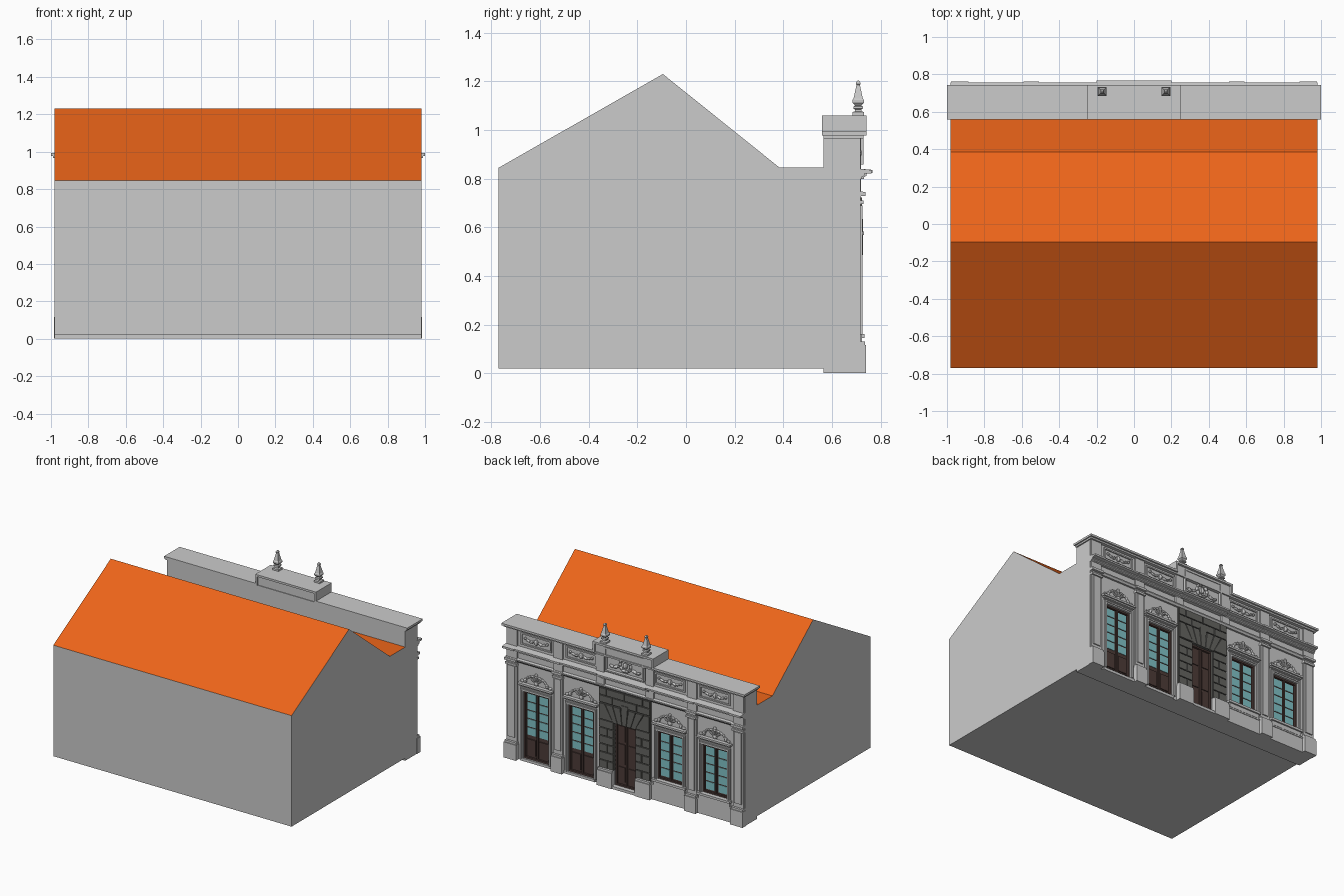
import bpy, bmesh, math
from mathutils import Matrix, Vector

if "Cube" in bpy.data.objects:
    bpy.data.objects.remove(bpy.data.objects["Cube"])


def material(name, rgb):
    m = bpy.data.materials.new(name)
    m.diffuse_color = (*rgb, 1)
    m.use_nodes = True
    m.node_tree.nodes["Principled BSDF"].inputs["Base Color"].default_value = m.diffuse_color
    return m


ROOF = material("roof_orange", (0.85, 0.13, 0.01))
WOOD = material("dark_wood", (0.075, 0.045, 0.04))
GLASS = material("teal_glass", (0.22, 0.55, 0.58))
STONE = material("dark_stone", (0.13, 0.13, 0.12))


def finish(name, bm, mat=None):
    bmesh.ops.recalc_face_normals(bm, faces=bm.faces)
    me = bpy.data.meshes.new(name)
    bm.to_mesh(me)
    bm.free()
    if mat:
        me.materials.append(mat)
    ob = bpy.data.objects.new(name, me)
    bpy.context.collection.objects.link(ob)
    return ob


def boxes(name, items, mat=None):
    """Each item is (x0, x1, y0, y1, z0, z1)."""
    bm = bmesh.new()
    for x0, x1, y0, y1, z0, z1 in items:
        m = Matrix.Translation(((x0 + x1) / 2, (y0 + y1) / 2, (z0 + z1) / 2)) @ Matrix.Diagonal((abs(x1 - x0), y1 - y0, z1 - z0, 1))
        bmesh.ops.create_cube(bm, size=1, matrix=m)
    return finish(name, bm, mat)


def prisms(name, outlines, a, b, axis, mat=None):
    """Extrude outlines along x (points are y, z) or along y (points are x, z)."""
    bm = bmesh.new()
    for pts in outlines:
        at = (lambda p, t: (t, p[0], p[1])) if axis == "x" else (lambda p, t: (p[0], t, p[1]))
        f = bm.faces.new([bm.verts.new(at(p, a)) for p in pts])
        ext = bmesh.ops.extrude_face_region(bm, geom=[f])["geom"]
        move = Vector(at((0, 0), b - a))
        bmesh.ops.translate(bm, vec=move, verts=[v for v in ext if isinstance(v, bmesh.types.BMVert)])
    return finish(name, bm, mat)


def blobs(name, items, y, depth=0.009):
    """Carved relief: each item is (x, z, half width, half height, tilt)."""
    bm = bmesh.new()
    for x, z, rx, rz, tilt in items:
        m = Matrix.Translation((x, y, z)) @ Matrix.Rotation(tilt, 4, "Y") @ Matrix.Diagonal((rx, depth, rz, 1))
        bmesh.ops.create_uvsphere(bm, u_segments=8, v_segments=6, radius=1, matrix=m)
    return finish(name, bm)


def frame(x0, x1, z0, z1, w, y0, y1):
    return [(x0, x0 + w, y0, y1, z0, z1), (x1 - w, x1, y0, y1, z0, z1),
            (x0 + w, x1 - w, y0, y1, z0, z0 + w), (x0 + w, x1 - w, y0, y1, z1 - w, z1)]


# House body with the orange roof on its upward faces
body = prisms("house_body", [[(-.77, .02), (-.77, .845), (-.095, 1.23), (.385, .845), (.57, .845), (.57, .02)]], -.98, .98, "x")
body.data.materials.append(None)
body.data.materials.append(ROOF)
for p in body.data.polygons:
    p.material_index = 1 if p.normal.z > 0.1 else 0

# Facade wall: solid backing plus a front layer with openings
WALL = .705
openings = [(-.735, .105, .16, .52), (-.365, .105, .16, .52), (0, .09, .02, .49), (.365, .105, .02, .52), (.735, .105, .02, .52)]
layer, left = [(-.98, .98, .565, .683, 0, .98)], -.98
for cx, h, z0, z1 in openings:
    layer += [(left, cx - h, .683, WALL, 0, .98), (cx - h, cx + h, .683, WALL, 0, z0), (cx - h, cx + h, .683, WALL, z1, .98)]
    left = cx + h
layer.append((left, .98, .683, WALL, 0, .98))
boxes("facade_wall", layer)

# Parapet cap, stepped up over the centre
cap = [(s * .25, s, .56, .742, .978, .993) for s in (1, -1)]
cap += [(s * .235, s * .25, .56, .742, .978, 1.06) for s in (1, -1)]
cap += [(-.235, .235, .56, .742, 1.045, 1.06), (-.235, .235, .57, .725, .98, 1.045), (-.99, .99, .565, .73, .966, .978)]
boxes("parapet_cap", cap)

# Cornice and architrave running the length of the facade
cornice = [(.7, .798), (.722, .798), (.722, .806), (.733, .812), (.733, .82), (.757, .824), (.757, .836), (.7, .842)]
prisms("main_cornice", [cornice], -.98, .98, "x")
prisms("centre_cornice", [[(y + .01 if y > .71 else y, z) for y, z in cornice]], -.2, .2, "x")
prisms("architrave", [[(.7, .725), (.718, .725), (.728, .738), (.728, .746), (.7, .75)]], -.98, .98, "x")

# Pilasters with pedestals, caps and attic piers
pil = []
for s in (1, -1):
    for c, h in ((.932, .043), (.55, .038)):
        x = s * c
        pil += [(x - h, x + h, .7, .718, .12, .98), (x - h + .013, x + h - .013, .715, .726, .16, .69),
                (x - h - .008, x + h + .008, .7, .741, 0, .115), (x - h - .004, x + h + .004, .7, .735, .115, .13),
                (x - h - .005, x + h + .005, .7, .738, .728, .745), (x - h - .003, x + h + .003, .7, .73, .695, .71),
                (x - h - .004, x + h + .004, .7, .763, .822, .836)]
    pil += [(s * .17, s * .235, .7, .72, .745, 1.045), (s * .095, s * .218, .7, .741, 0, .115),
            (s * .095, s * .214, .7, .735, .115, .13)]
boxes("pilasters", pil)
boxes("wall_plinth", [(-.89, -.21, .7, .716, 0, .105), (-.89, -.21, .7, .72, .105, .115),
                      (-.1, .1, .69, .735, 0, .02), (.25, .86, .69, .715, 0, .02)])

# Rusticated stone around the central door
core = [(s * .09, s * .21, .69, .716, .13, .725) for s in (1, -1)] + [(-.09, .09, .69, .716, .49, .725)]
stones, g, rh = [], .003, .06
for r in range(6):
    z0, z1 = .13 + r * rh + g, .13 + (r + 1) * rh - g
    for s in (1, -1):
        cuts = (.09, .21) if r % 2 else (.09, .14, .21)
        for a, b in zip(cuts, cuts[1:]):
            stones.append((s * (a + g), s * (b - g), .71, .724, z0, z1))
for z0, z1, cuts in ((.615, .67, (-.21, -.1, .1, .21)), (.67, .725, (-.21, -.15, 0, .15, .21))):
    stones += [(a + g, b - g, .71, .724, z0 + g, z1 - g) for a, b in zip(cuts, cuts[1:])]
boxes("stone_surround", core + stones, STONE)
low = [-.09, -.054, -.018, .018, .054, .09]
wedges = []
for i in range(5):
    a, b, top = low[i], low[i + 1], .635 if i == 2 else .61
    wedges.append([(a + g / 2, .487), (b - g / 2, .487), (b * 1.75 - g, top), (a * 1.75 + g, top)])
for s in (1, -1):
    wedges.append([(s * .093, .494), (s * .207, .494), (s * .207, .61), (s * .162, .61)])
prisms("door_voussoirs", wedges, .71, .728, "y", STONE)

# Central double door
door = [(-.09, .09, .68, .688, .02, .49)] + frame(-.09, .09, .02, .49, .012, .685, .702)
for s in (1, -1):
    door += [(s * .016, s * .07, .686, .694, z0, z1) for z0, z1 in ((.05, .16), (.18, .33), (.35, .465))]
door.append((-.006, .006, .685, .698, .03, .48))
boxes("central_door", door, WOOD)


def bay(cx, is_door):
    kind = "french_door" if is_door else "window"
    z0 = .02 if is_door else .16
    g0, g1 = (.19, .505) if is_door else (.18, .505)
    # Wooden leaves and panes
    wood = [(cx - .105, cx + .105, .68, .688, z0, .52), (cx - .006, cx + .006, .685, .7, z0, .52)]
    wood += frame(cx - .105, cx + .105, z0, .52, .013, .685, .702)
    panes, step = [], (g1 - g0) / 5
    for s in (1, -1):
        x0, x1 = cx + s * .015, cx + s * .085
        if is_door:
            wood.append((x0, x1, .685, .695, .05, .165))
        panes += [(x0, x1, .686, .691, g0 + i * step + .004, g0 + (i + 1) * step - .004) for i in range(5)]
    boxes(kind + "_leaves", wood, WOOD)
    boxes(kind + "_panes", panes, GLASS)
    # Moulded surround, lintel and sill
    trim = [(cx + s * .105, cx + s * .128, .7, .717, z0, .52) for s in (1, -1)]
    trim += [(cx + s * .112, cx + s * .121, .715, .723, z0, .53) for s in (1, -1)]
    trim += [(cx - .128, cx + .128, .7, .717, .52, .545), (cx - .121, cx + .121, .715, .723, .53, .538),
             (cx - .133, cx + .133, .7, .722, .558, .568), (cx - .14, cx + .14, .7, .732, .568, .582)]
    if not is_door:
        trim += [(cx - .138, cx + .138, .7, .733, .145, .162), (cx - .128, cx + .128, .7, .722, .115, .145)]
    boxes(kind + "_surround", trim)
    # Carved crest: side scrolls, an arch of leaves and a central fan
    crest = [(cx, .598, .02, .015, 0)]
    for s in (1, -1):
        crest += [(cx + s * .115, .593, .016, .011, 0), (cx + s * .09, .602, .014, .016, 0)]
    for i in range(9):
        a = math.pi * (i + .5) / 9
        crest.append((cx + .085 * math.cos(a), .6 + .048 * math.sin(a), .016, .008, -a + math.pi / 2))
    for a in (-1.1, -.55, 0, .55, 1.1):
        crest.append((cx + .03 * math.sin(a), .605 + .028 * math.cos(a), .007, .02, a))
    crest.append((cx, .66, .013, .013, 0))
    blobs(kind + "_crest", crest, .71)
    # Attic panel with rosette and swags
    boxes("attic_panel", frame(cx - .125, cx + .125, .862, .95, .01, .7, .714))
    relief = [(cx, .905, .018, .022, 0)]
    for s in (1, -1):
        relief += [(cx + s * .035, .9, .02, .009, s * .4), (cx + s * .065, .903, .02, .008, -s * .3), (cx + s * .09, .912, .01, .01, 0)]
    blobs("attic_relief", relief, .71, .012)


for x in (.365, .735):
    bay(x, True)
    bay(-x, False)

# Central attic panel with wreath
boxes("centre_panel", frame(-.16, .16, .858, 1.035, .01, .7, .73))
wreath = [(0, .93, .02, .024, 0)]
for i in range(10):
    a = math.tau * i / 10
    wreath.append((.043 * math.cos(a), .93 + .043 * math.sin(a), .016, .01, -a + math.pi / 2))
for s in (1, -1):
    wreath += [(s * .075, .905, .027, .011, s * .3), (s * .11, .9, .02, .01, -s * .4)]
blobs("centre_wreath", wreath, .713, .013)

# Four-sided urn finials
profile = [(.024, 1.058), (.024, 1.073), (.014, 1.077), (.014, 1.085), (.02, 1.088), (.02, 1.096), (.013, 1.1),
           (.023, 1.112), (.023, 1.124), (.019, 1.13), (.007, 1.185), (.01, 1.19), (.008, 1.198), (.003, 1.203)]
for s in (1, -1):
    bm = bmesh.new()
    rings = [[bm.verts.new((s * .17 + r * i, .708 + r * j, z)) for i, j in ((1, 1), (-1, 1), (-1, -1), (1, -1))] for r, z in profile]
    for a, b in zip(rings, rings[1:]):
        for k in range(4):
            bm.faces.new((a[k], a[(k + 1) % 4], b[(k + 1) % 4], b[k]))
    bm.faces.new(rings[0])
    bm.faces.new(rings[-1])
    finish("urn_finial", bm)
